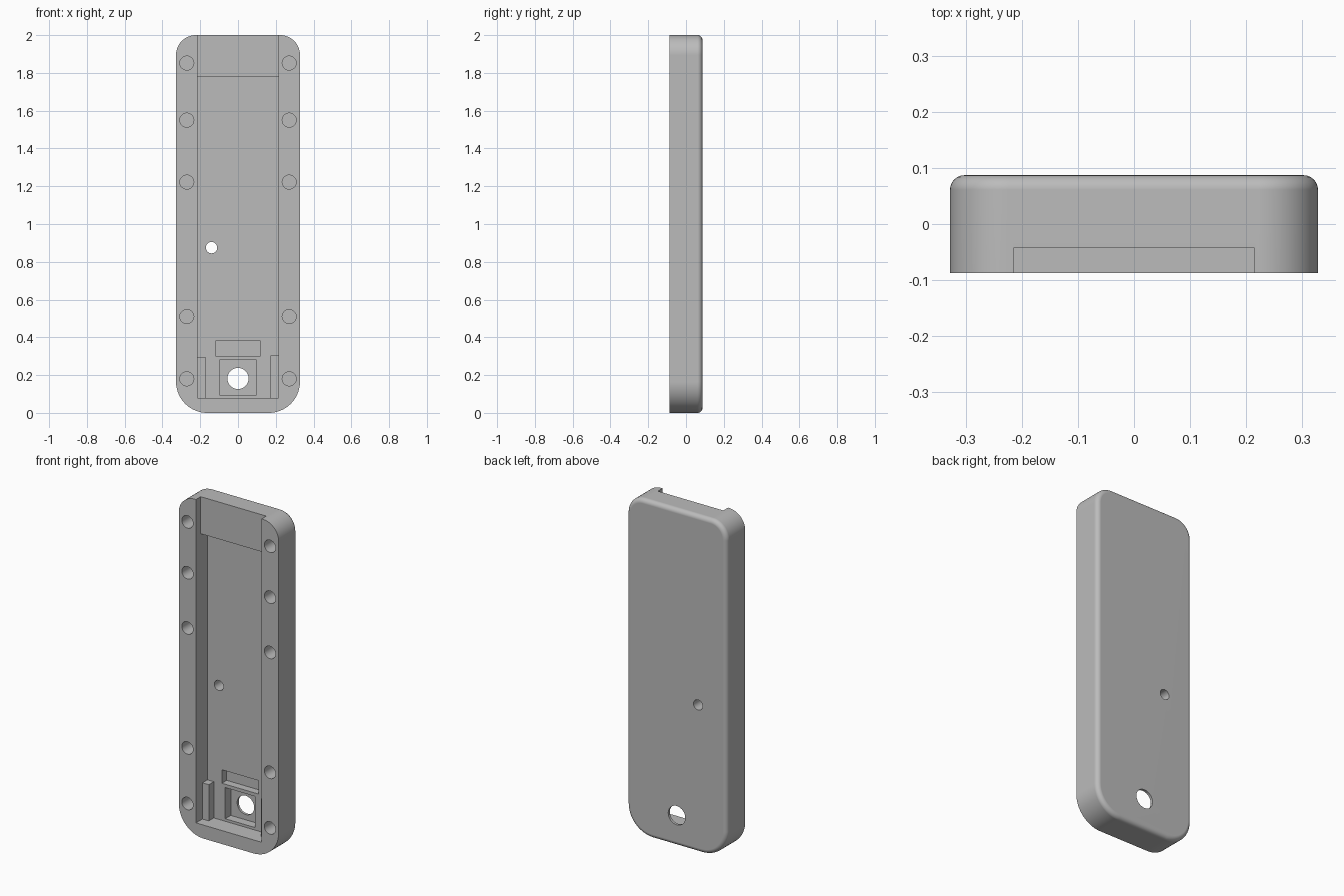
import bpy, bmesh
from math import sin, cos, pi
from mathutils import Matrix, Vector

default = bpy.data.objects.get("Cube")
if default:
    bpy.data.objects.remove(default, do_unlink=True)

HALF_W, HALF_D, HEIGHT = 0.328, 0.087, 2.0
CAVITY_X, FLOOR_Y = 0.215, 0.02

grey = bpy.data.materials.new("plain grey")
grey.use_nodes = True
colour = (0.5, 0.5, 0.5, 1)
grey.diffuse_color = colour
grey.node_tree.nodes["Principled BSDF"].inputs["Base Color"].default_value = colour


def add_object(name, bm):
    bmesh.ops.recalc_face_normals(bm, faces=bm.faces)
    mesh = bpy.data.meshes.new(name)
    bm.to_mesh(mesh)
    bm.free()
    mesh.materials.append(grey)
    obj = bpy.data.objects.new(name, mesh)
    bpy.context.collection.objects.link(obj)
    return obj


def box(name, x, y, z):
    """Box from (min, max) pairs."""
    bm = bmesh.new()
    bmesh.ops.create_cube(bm, size=1)
    for v in bm.verts:
        v.co = Vector([lo + (c + 0.5) * (hi - lo) for c, (lo, hi) in zip(v.co, (x, y, z))])
    return add_object(name, bm)


def rod(name, x, z, radius, y0, y1):
    """Cylinder along y."""
    bm = bmesh.new()
    place = Matrix.Translation((x, (y0 + y1) / 2, z)) @ Matrix.Rotation(pi / 2, 4, "X")
    bmesh.ops.create_cone(bm, cap_ends=True, segments=40, radius1=radius,
                          radius2=radius, depth=y1 - y0, matrix=place)
    return add_object(name, bm)


def rounded_shell():
    """Slab with rounded corners and a soft back rim."""
    bm = bmesh.new()
    corners = [(1, 0, 0.165), (1, HEIGHT, 0.105), (-1, HEIGHT, 0.105), (-1, 0, 0.165)]
    starts = (-pi / 2, 0, pi / 2, pi)
    steps = 14
    verts = []
    for (sx, z, r), start in zip(corners, starts):
        cx = sx * (HALF_W - r)
        cz = r if z == 0 else z - r
        for i in range(steps + 1):
            a = start + pi / 2 * i / steps
            verts.append(bm.verts.new((cx + r * cos(a), -HALF_D, cz + r * sin(a))))
    face = bm.faces.new(verts)
    new = bmesh.ops.extrude_face_region(bm, geom=[face])["geom"]
    moved = [g for g in new if isinstance(g, bmesh.types.BMVert)]
    bmesh.ops.translate(bm, verts=moved, vec=(0, 2 * HALF_D, 0))
    rim = [e for e in bm.edges if all(v.co.y > 0 for v in e.verts)]
    bmesh.ops.bevel(bm, geom=rim, offset=0.026, segments=6, profile=0.5, affect="EDGES")
    return add_object("case_shell", bm)


shell = rounded_shell()

# Cavity, open top channel, recesses and through holes
cutters = [
    box("cavity", (-CAVITY_X, CAVITY_X), (-0.2, FLOOR_Y), (0.08, 1.78)),
    box("top_channel", (-CAVITY_X, CAVITY_X), (-0.2, -0.043), (1.7, 2.1)),
    box("square_recess", (-0.098, 0.098), (-0.05, 0.072), (0.095, 0.28)),
    box("slot_recess", (-0.12, 0.12), (-0.05, 0.065), (0.3, 0.38)),
    rod("button_hole", 0, 0.182, 0.056, -0.05, 0.2),
    rod("pin_hole", -0.14, 0.875, 0.03, -0.05, 0.2),
]
# Two rows of blind screw holes
for z in (0.18, 0.51, 1.222, 1.55, 1.852):
    for side in (-1, 1):
        cutters.append(rod("screw_hole", side * 0.271, z, 0.037, -0.2, 0.02))

bpy.ops.object.select_all(action="DESELECT")
bpy.context.view_layer.objects.active = shell
shell.select_set(True)
for cutter in cutters:
    cutter.hide_render = True
    cut = shell.modifiers.new("cut", "BOOLEAN")
    cut.operation = "DIFFERENCE"
    cut.solver = "EXACT"
    cut.object = cutter
    bpy.ops.object.modifier_apply(modifier=cut.name)
    bpy.data.objects.remove(cutter, do_unlink=True)

bpy.ops.object.shade_smooth_by_angle(angle=pi / 6)
weighted = shell.modifiers.new("even_normals", "WEIGHTED_NORMAL")
weighted.keep_sharp = True

# Small support posts in the lower cavity corners
box("right_post", (-CAVITY_X - 0.01, -0.173), (-0.027, FLOOR_Y + 0.01), (0.07, 0.295))
box("left_post", (0.171, CAVITY_X + 0.01), (-0.027, FLOOR_Y + 0.01), (0.07, 0.305))
